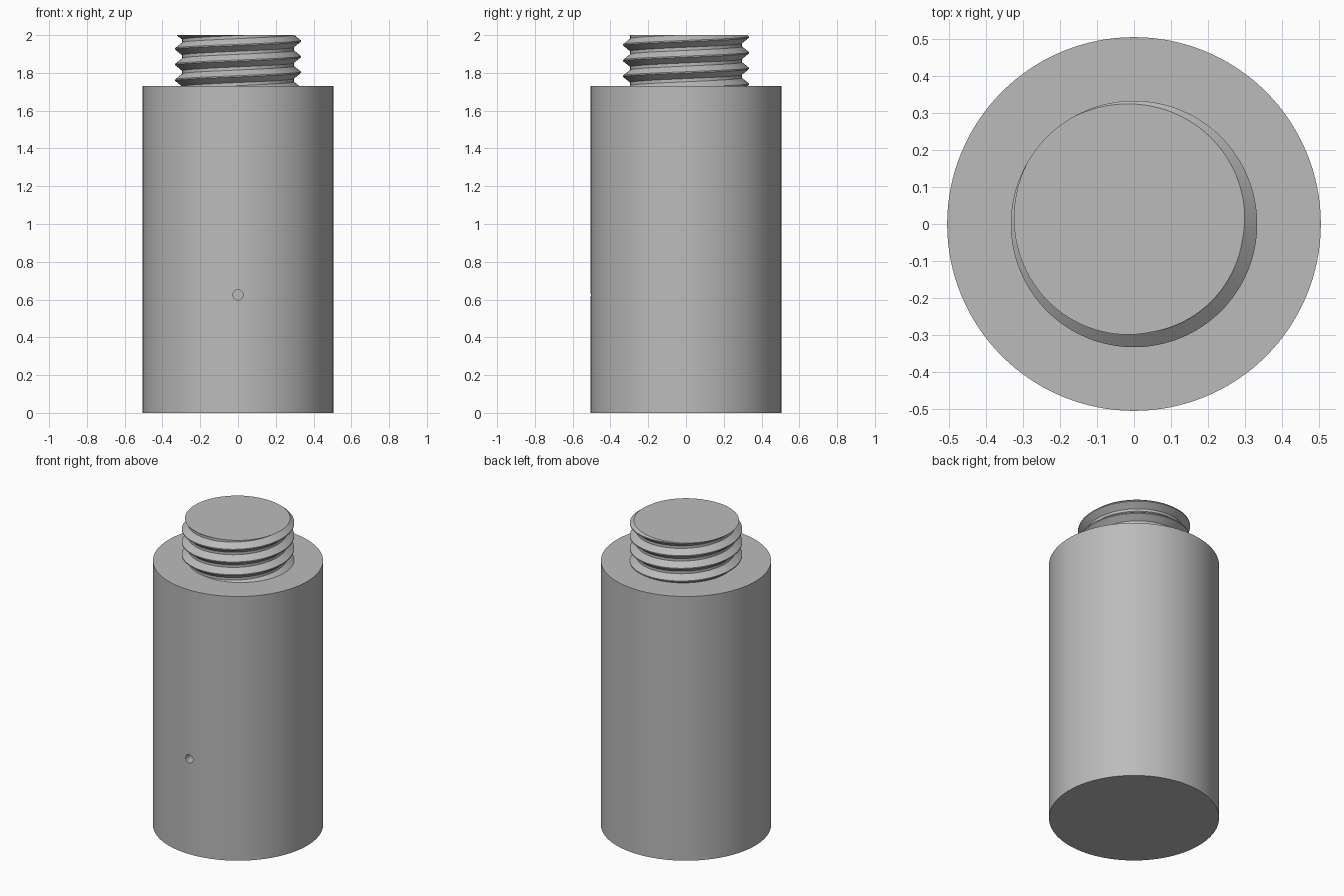
import bpy, bmesh, math

if "Cube" in bpy.data.objects:
    bpy.data.objects.remove(bpy.data.objects["Cube"])

BODY_R, BODY_H, TOP = 0.505, 1.73, 2.0
PITCH, CREST, ROOT = 0.083, 0.333, 0.296
SEG = 128

grey = bpy.data.materials.new("plain grey")
grey.diffuse_color = (0.5, 0.5, 0.5, 1)
grey.use_nodes = True
grey.node_tree.nodes["Principled BSDF"].inputs["Base Color"].default_value = grey.diffuse_color


def smooth(obj, angle):
    bpy.ops.object.select_all(action='DESELECT')
    obj.select_set(True)
    bpy.context.view_layer.objects.active = obj
    bpy.ops.object.shade_smooth_by_angle(angle=math.radians(angle))


# Solid cylindrical body
bpy.ops.mesh.primitive_cylinder_add(vertices=SEG, radius=BODY_R, depth=BODY_H,
                                    location=(0, 0, BODY_H / 2))
body = bpy.context.object
body.name = "body"
body.data.materials.append(grey)

# Small blind hole in the front
bpy.ops.mesh.primitive_cylinder_add(vertices=32, radius=0.027, depth=0.2,
                                    location=(0, -BODY_R, 0.625),
                                    rotation=(math.pi / 2, 0, 0))
cutter = bpy.context.object
cutter.name = "hole_cutter"
cutter.data.materials.append(grey)
cut = body.modifiers.new("hole", 'BOOLEAN')
cut.object, cut.operation, cut.solver = cutter, 'DIFFERENCE', 'EXACT'
bpy.context.view_layer.objects.active = body
bpy.ops.object.modifier_apply(modifier=cut.name)
bpy.data.objects.remove(cutter)
smooth(body, 30)

# Threaded stud: a V profile wound up a helix, then trimmed flat at both ends
profile = [(0.0, CREST), (0.08, CREST), (0.44, ROOT), (0.64, ROOT)]
n = len(profile)
turns = 7
phase = math.radians(135)          # angle at which a crest meets the top
bm = bmesh.new()
rows = []
for k in range(turns * n):
    frac, r = profile[k % n]
    ring = []
    for j in range(SEG):
        a = 2 * math.pi * j / SEG
        z = TOP + PITCH * (k // n + frac - turns + 2 + (a - phase) / (2 * math.pi) - 0.04)
        ring.append(bm.verts.new((r * math.cos(a), r * math.sin(a), z)))
    rows.append(ring)
for k in range(len(rows) - 1):
    for j in range(SEG):
        if j < SEG - 1:
            quad = (rows[k][j], rows[k][j + 1], rows[k + 1][j + 1], rows[k + 1][j])
        elif k + n + 1 < len(rows):
            # the last column joins the first column one turn higher
            quad = (rows[k][j], rows[k + n][0], rows[k + n + 1][0], rows[k + 1][j])
        else:
            continue
        bm.faces.new(quad)
for z, up in ((TOP, 1), (BODY_H - 0.005, -1)):
    bmesh.ops.bisect_plane(bm, geom=bm.verts[:] + bm.edges[:] + bm.faces[:],
                           plane_co=(0, 0, z), plane_no=(0, 0, up), clear_outer=True)
    rim = [e for e in bm.edges if e.is_boundary
           and all(abs(v.co.z - z) < 1e-4 for v in e.verts)]
    bmesh.ops.contextual_create(bm, geom=rim)
bmesh.ops.recalc_face_normals(bm, faces=bm.faces)
mesh = bpy.data.meshes.new("threaded_stud")
bm.to_mesh(mesh)
bm.free()
stud = bpy.data.objects.new("threaded_stud", mesh)
bpy.context.collection.objects.link(stud)
mesh.materials.append(grey)
smooth(stud, 30)
